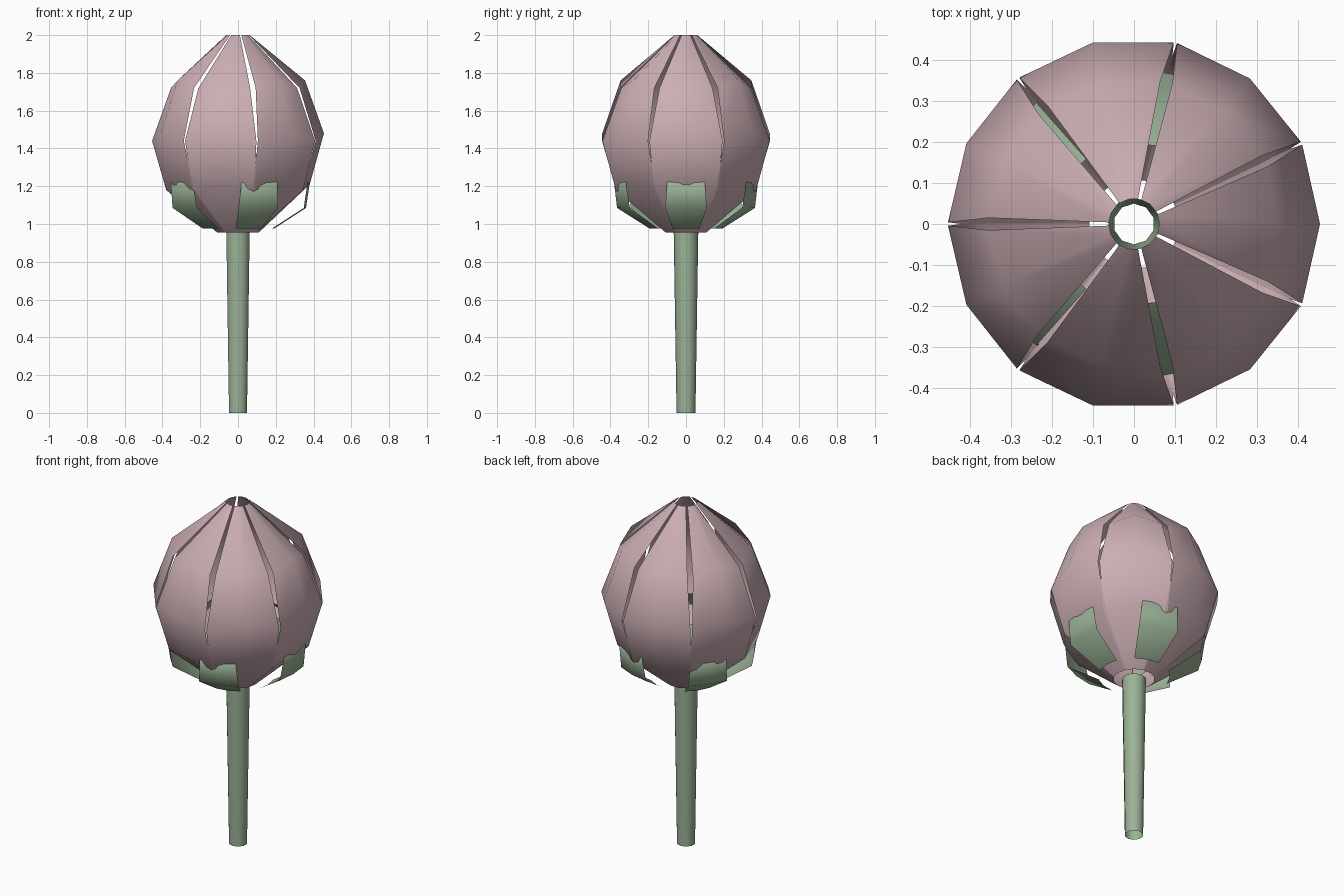
import bpy
import math

if "Cube" in bpy.data.objects:
    bpy.data.objects.remove(bpy.data.objects["Cube"], do_unlink=True)


def make_material(name, color):
    mat = bpy.data.materials.new(name)
    mat.use_nodes = True
    mat.diffuse_color = color
    mat.node_tree.nodes["Principled BSDF"].inputs["Base Color"].default_value = color
    return mat


pink = make_material("dusty pink", (0.6, 0.425, 0.455, 1))
green = make_material("sage green", (0.33, 0.45, 0.31, 1))


def sheet(name, rows, mat, closed=False, turn=0.0):
    """Build a smooth open sheet from equally long rows of points."""
    n = len(rows[0])
    faces = []
    for r in range(len(rows) - 1):
        for c in range(n if closed else n - 1):
            d = (c + 1) % n
            faces.append((r * n + c, r * n + d, (r + 1) * n + d, (r + 1) * n + c))
    mesh = bpy.data.meshes.new(name)
    mesh.from_pydata([p for row in rows for p in row], [], faces)
    mesh.materials.append(mat)
    mesh.shade_smooth()
    obj = bpy.data.objects.new(name, mesh)
    obj.rotation_euler.z = turn
    bpy.context.collection.objects.link(obj)
    return obj


def polar(radius, angle, z):
    return (radius * math.cos(angle), radius * math.sin(angle), z)


# Stem: open tapered tube
SIDES = 10
stem_rows = [[polar(r, math.tau * (i + 0.5) / SIDES, z) for i in range(SIDES)]
             for r, z in ((0.05, 0), (0.065, 0.955))]
sheet("stem", stem_rows, green, closed=True)

# Petals: radius, middle height, edge height, half angle in degrees
petal_profile = [(0.11, 0.955, 0.955, 26.5), (0.38, 1.21, 1.18, 26.5),
                 (0.455, 1.48, 1.44, 25.2), (0.355, 1.76, 1.72, 23.3),
                 (0.062, 2.0, 2.0, 22)]
petal_rows = []
for r, z_mid, z_edge, half in petal_profile:
    a = math.radians(half)
    petal_rows.append([polar(r, -a, z_edge), polar(r, 0, z_mid), polar(r, a, z_edge)])
for i in range(7):
    sheet(f"petal_{i + 1}", petal_rows, pink, turn=math.tau * i / 7)

# Sepals: radius, height, half width; the tips curl in through the petals
sepal_profile = [(0.19, 0.975, 0.07), (0.36, 1.085, 0.11),
                 (0.38, 1.22, 0.1), (0.2, 1.37, 0.06)]
sepal_rows = [[(r - 0.012, -w, z), (r, 0, z), (r - 0.012, w, z)]
              for r, z, w in sepal_profile]
for i in range(5):
    sheet(f"sepal_{i + 1}", sepal_rows, green, turn=math.tau * i / 5)
